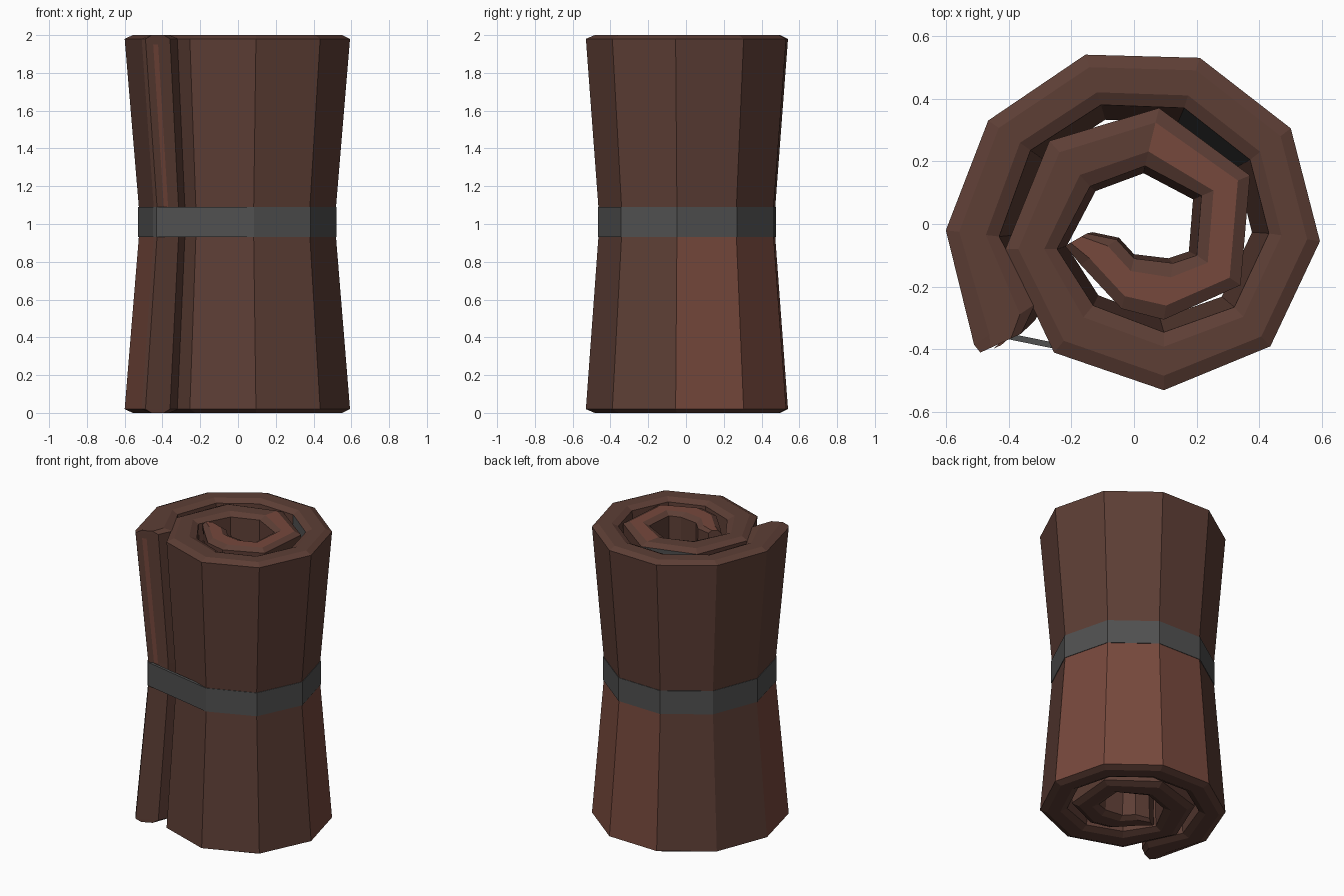
import bpy
import bmesh
from mathutils import Vector

default_cube = bpy.data.objects.get("Cube")
if default_cube:
    bpy.data.objects.remove(default_cube, do_unlink=True)


def to_linear(value):
    c = value / 255
    return c / 12.92 if c <= 0.04045 else ((c + 0.055) / 1.055) ** 2.4


def make_material(name, red, green, blue):
    material = bpy.data.materials.new(name)
    color = (to_linear(red), to_linear(green), to_linear(blue), 1)
    material.diffuse_color = color
    material.use_nodes = True
    shader = material.node_tree.nodes["Principled BSDF"]
    shader.inputs["Base Color"].default_value = color
    shader.inputs["Roughness"].default_value = 0.9
    return material


BROWN, RUST, GREY = range(3)
materials = [
    make_material("brown hide", 93, 62, 53),
    make_material("rust hide", 118, 72, 60),
    make_material("grey strap", 80, 80, 80),
]


def add_object(name, bm):
    bmesh.ops.recalc_face_normals(bm, faces=bm.faces[:])
    mesh = bpy.data.meshes.new(name)
    bm.to_mesh(mesh)
    bm.free()
    for material in materials:
        mesh.materials.append(material)
    obj = bpy.data.objects.new(name, mesh)
    bpy.context.collection.objects.link(obj)
    return obj


# Spiral plan of the roll, from the loose flap inwards: outer and inner edge
outer = [(-.49, -.41), (-.51, -.385), (-.6, -.02), (-.465, .33), (-.155, .54),
         (.21, .53), (.5, .305), (.593, -.055), (.435, -.39), (.095, -.53),
         (-.255, -.41), (-.41, -.08), (-.27, .265), (.08, .37), (.37, .155),
         (.34, -.195), (.095, -.305), (-.04, -.27), (-.17, -.13), (-.22, -.07)]
inner = [(-.36, -.35), (-.315, -.255), (-.43, -.04), (-.33, .235), (-.105, .38),
         (.16, .37), (.37, .205), (.43, -.03), (.32, -.265), (.095, -.345),
         (-.13, -.26), (-.245, -.08), (-.14, .12), (.035, .185), (.215, .09),
         (.2, -.1), (.125, -.125), (0, -.11), (-.055, -.05), (-.15, -.03)]

# Wall section: height, position across the thickness, pinch towards the axis
PINCH = 0.875
BAND_LOW, BAND_HIGH = 0.93, 1.09
side = [(0, 0.25, 1), (0.02, 0, 1), (BAND_LOW, 0, PINCH),
        (BAND_HIGH, 0, PINCH), (1.98, 0, 1), (2, 0.25, 1)]
section = side + [(z, 1 - t, pinch) for z, t, pinch in reversed(side)]
LOWER_OUTER, UPPER_OUTER, TOP, UPPER_INNER = 1, 3, 5, 7


def hide_color(segment, strip):
    """Colour of one wall face by its place along the spiral and the section."""
    if strip == LOWER_OUTER and segment in (1, 4, 5, 6):
        return RUST
    if strip == TOP and segment >= 13:
        return RUST
    if strip == UPPER_INNER and segment == 5:
        return GREY
    if strip == UPPER_OUTER and segment == 12:
        return GREY
    return BROWN


# Rolled hide: the section swept along the spiral
bm = bmesh.new()
rings = []
for a, b in zip(outer, inner):
    a, b = Vector(a), Vector(b)
    ring = []
    for z, t, pinch in section:
        point = a.lerp(b, t) * pinch
        ring.append(bm.verts.new((point.x, point.y, z)))
    rings.append(ring)
count = len(section)
for segment, (ring, following) in enumerate(zip(rings, rings[1:])):
    for strip in range(count):
        after = (strip + 1) % count
        face = bm.faces.new((ring[strip], ring[after],
                             following[after], following[strip]))
        face.material_index = hide_color(segment, strip)

# Close both ends of the sheet with rows of quads
for ring in (rings[0], rings[-1]):
    for low in range(len(side) - 1):
        bm.faces.new((ring[low], ring[low + 1],
                      ring[count - 2 - low], ring[count - 1 - low]))
add_object("rolled_hide", bm)

# Rust stripe down the upper edge of the loose flap
bm = bmesh.new()
start, end = Vector(outer[0]), Vector(inner[0])
outward = Vector((0.002, -0.006))
stripe = []
for t, z, pinch in ((0.3, BAND_HIGH, PINCH), (0.5, BAND_HIGH, PINCH),
                    (0.5, 1.95, 1), (0.3, 1.95, 1)):
    point = start.lerp(end, t) * pinch + outward
    stripe.append(bm.verts.new((point.x, point.y, z)))
bm.faces.new(stripe).material_index = RUST
add_object("flap_edge_stripe", bm)

# Strap: closed band around the outermost turn, bridging the flap gap
bm = bmesh.new()
loop = [Vector(p) * (PINCH + 0.006) for p in outer[:10]]
low = [bm.verts.new((p.x, p.y, BAND_LOW)) for p in loop]
high = [bm.verts.new((p.x, p.y, BAND_HIGH)) for p in loop]
for i in range(len(loop)):
    j = (i + 1) % len(loop)
    bm.faces.new((low[i], low[j], high[j], high[i])).material_index = GREY
strap = add_object("strap", bm)
thickness = strap.modifiers.new("thickness", "SOLIDIFY")
thickness.thickness = 0.02
thickness.offset = -1
